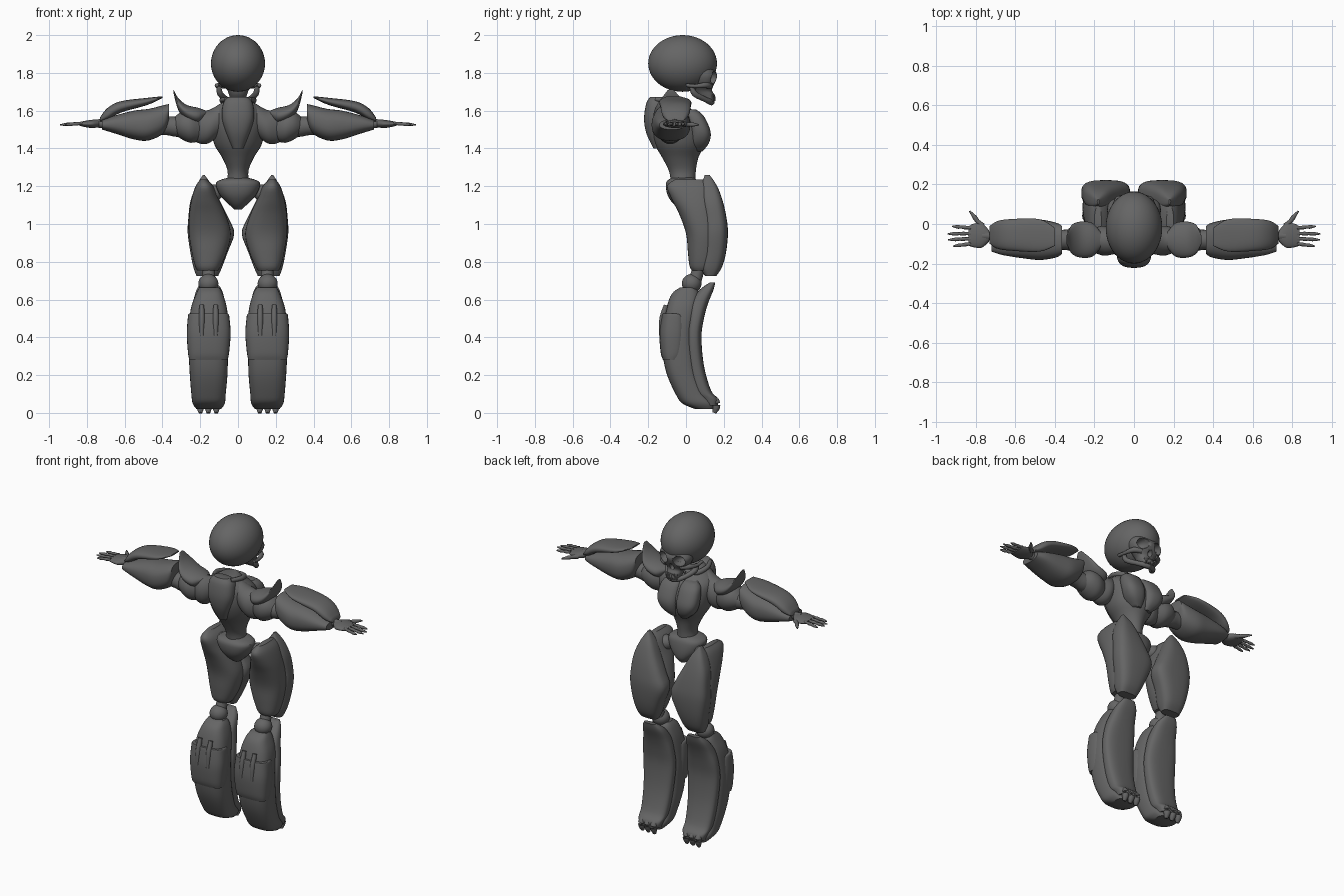
import bpy, bmesh, math
from mathutils import Vector

grey = bpy.data.materials.new("dark_grey")
grey.diffuse_color = (0.13, 0.13, 0.13, 1)


def finish(name, bm, mirror=False, angle=40):
    bmesh.ops.recalc_face_normals(bm, faces=bm.faces[:])
    me = bpy.data.meshes.new(name)
    bm.to_mesh(me)
    bm.free()
    me.materials.append(grey)
    ob = bpy.data.objects.new(name, me)
    bpy.context.collection.objects.link(ob)
    if mirror:
        ob.modifiers.new("mirror", 'MIRROR')
    bpy.ops.object.select_all(action='DESELECT')
    ob.select_set(True)
    bpy.context.view_layer.objects.active = ob
    bpy.ops.object.shade_smooth_by_angle(angle=math.radians(angle))
    return ob


def smooth_rows(rows, steps):
    """Catmull-Rom interpolation through rows of numbers."""
    out = []
    for i in range(len(rows) - 1):
        p0, p1, p2, p3 = rows[max(i - 1, 0)], rows[i], rows[i + 1], rows[min(i + 2, len(rows) - 1)]
        for s in range(steps):
            t = s / steps
            out.append([0.5 * (2 * b + (c - a) * t + (2 * a - 5 * b + 4 * c - d) * t * t
                               + (3 * b - a - 3 * c + d) * t ** 3)
                        for a, b, c, d in zip(p0, p1, p2, p3)])
    return out + [list(rows[-1])]


def skin(bm, rings):
    n = len(rings[0])
    vs = [[bm.verts.new(p) for p in r] for r in rings]
    for a, b in zip(vs, vs[1:]):
        for i in range(n):
            bm.faces.new((a[i], a[(i + 1) % n], b[(i + 1) % n], b[i]))
    bm.faces.new(vs[0])
    bm.faces.new(vs[-1])


def loft(name, rows, axis='z', power=2.0, mirror=True, steps=4, n=32):
    """Rows: position on the axis, then min/max of the two other axes."""
    rings = []
    for t, a0, a1, b0, b1 in smooth_rows(rows, steps):
        ring = []
        for i in range(n):
            c, s = math.cos(math.tau * i / n), math.sin(math.tau * i / n)
            a = (a0 + a1) / 2 + (a1 - a0) / 2 * math.copysign(abs(c) ** (2 / power), c)
            b = (b0 + b1) / 2 + (b1 - b0) / 2 * math.copysign(abs(s) ** (2 / power), s)
            ring.append((a, b, t) if axis == 'z' else (t, a, b))
        rings.append(ring)
    bm = bmesh.new()
    skin(bm, rings)
    return finish(name, bm, mirror)


def tubes(name, paths, n=12, steps=3):
    """Round limbs; each path is a list of (x, y, z, radius)."""
    bm = bmesh.new()
    for path in paths:
        pts = smooth_rows(path, steps)
        rings = []
        for i, p in enumerate(pts):
            d = Vector(pts[min(i + 1, len(pts) - 1)][:3]) - Vector(pts[max(i - 1, 0)][:3])
            q = d.to_track_quat('Z', 'Y')
            rings.append([Vector(p[:3]) + q @ Vector((p[3] * math.cos(math.tau * k / n),
                                                     p[3] * math.sin(math.tau * k / n), 0)) for k in range(n)])
        skin(bm, rings)
    return finish(name, bm, True)


def ball(name, centre, size, mirror=True, seg=32):
    bm = bmesh.new()
    bmesh.ops.create_uvsphere(bm, u_segments=seg, v_segments=seg // 2, radius=1)
    for v in bm.verts:
        v.co = Vector(centre) + Vector(a * b for a, b in zip(v.co, size))
    return finish(name, bm, mirror)


def cut(target, cutters):
    for c in cutters:
        m = target.modifiers.new("cut", 'BOOLEAN')
        m.operation, m.object, m.solver = 'DIFFERENCE', c, 'EXACT'
        bpy.ops.object.select_all(action='DESELECT')
        bpy.context.view_layer.objects.active = target
        target.select_set(True)
        bpy.ops.object.modifier_apply(modifier=m.name)


# Skull with carved eye sockets and nose
cranium = ball("cranium", (0, -0.018, 1.85), (0.143, 0.182, 0.15), False, 48)
face = loft("face", [(1.82, -0.1, 0.1, 0, 0.15), (1.785, -0.105, 0.105, 0.02, 0.165),
                     (1.745, -0.09, 0.09, 0.04, 0.152), (1.71, -0.058, 0.058, 0.05, 0.138),
                     (1.685, -0.048, 0.048, 0.06, 0.15), (1.66, -0.042, 0.042, 0.08, 0.155)],
            power=2.4, mirror=False)
holes = [ball("eye_cutter", (s * 0.055, 0.15, 1.775), (0.036, 0.06, 0.033), False, 24) for s in (-1, 1)]
holes.append(ball("nose_cutter", (0, 0.155, 1.725), (0.016, 0.04, 0.022), False, 16))
cut(cranium, holes[:2])
cut(face, holes)
for h in holes:
    bpy.data.objects.remove(h)
tubes("cheekbone", [[(0.113, 0.0, 1.735, 0.01), (0.112, 0.05, 1.73, 0.01),
                     (0.09, 0.105, 1.735, 0.016), (0.05, 0.13, 1.73, 0.014)]])
tubes("jaw", [[(0.1, 0.03, 1.73, 0.012), (0.095, 0.045, 1.69, 0.016),
               (0.06, 0.1, 1.66, 0.014), (0.03, 0.127, 1.648, 0.016), (0, 0.135, 1.645, 0.017)]])
tubes("teeth", [[(x, 0.148 - x * x * 8, 1.685, 0.006), (x, 0.152 - x * x * 8, 1.65, 0.006)]
                for x in (0.007, 0.02, 0.033)], 8)

# Torso, back plate and chest
loft("torso", [(1.665, -0.05, 0.05, -0.14, -0.03), (1.63, -0.1, 0.1, -0.17, 0.0),
               (1.58, -0.142, 0.142, -0.185, 0.06), (1.5, -0.142, 0.142, -0.19, 0.1),
               (1.42, -0.125, 0.125, -0.165, 0.095), (1.35, -0.083, 0.083, -0.125, 0.065),
               (1.28, -0.055, 0.055, -0.09, 0.052), (1.22, -0.06, 0.06, -0.08, 0.05)], mirror=False)
loft("back_plate", [(1.672, -0.05, 0.05, -0.19, -0.13), (1.64, -0.078, 0.078, -0.21, -0.1),
                    (1.56, -0.085, 0.085, -0.222, -0.1), (1.48, -0.062, 0.062, -0.21, -0.1),
                    (1.4, -0.03, 0.03, -0.172, -0.1)], power=2.5, mirror=False)
loft("chest_plate", [(1.605, 0.015, 0.1, 0.0, 0.055), (1.57, 0.003, 0.128, 0.0, 0.095),
                     (1.49, 0.0, 0.135, 0.02, 0.13), (1.43, 0.003, 0.11, 0.02, 0.122),
                     (1.385, 0.01, 0.06, 0.03, 0.088)], power=2.5)
tubes("collar", [[(0, -0.01, 1.635, 0.016), (0.06, -0.025, 1.64, 0.016),
                  (0.085, -0.09, 1.655, 0.014), (0.06, -0.16, 1.66, 0.012)]])
loft("side_plate", [(0.09, -0.15, -0.04, 1.48, 1.64), (0.15, -0.16, -0.01, 1.43, 1.605),
                    (0.2, -0.145, -0.02, 1.425, 1.6), (0.25, -0.12, -0.04, 1.45, 1.59)], 'x')

# Pelvis and hips
loft("pelvis", [(1.245, -0.055, 0.055, -0.075, 0.045), (1.22, -0.115, 0.115, -0.105, 0.065),
                (1.16, -0.1, 0.1, -0.1, 0.075), (1.11, -0.055, 0.055, -0.07, 0.07),
                (1.078, -0.02, 0.02, -0.03, 0.045)], power=2.3, mirror=False)
ball("hip_joint", (0.13, 0.02, 1.165), (0.05, 0.045, 0.045))

# Shoulders and upper arms
loft("pauldron", [(0.17, -0.12, -0.04, 1.57, 1.6), (0.21, -0.165, 0.005, 1.53, 1.615),
                  (0.27, -0.17, 0.012, 1.55, 1.63), (0.315, -0.15, -0.005, 1.6, 1.665),
                  (0.342, -0.1, -0.06, 1.695, 1.712)], 'x')
loft("deltoid", [(0.2, -0.14, -0.02, 1.44, 1.58), (0.25, -0.165, 0.0, 1.43, 1.6),
                 (0.3, -0.155, -0.005, 1.45, 1.595), (0.34, -0.12, -0.03, 1.48, 1.56)], 'x')
tubes("upper_arm", [[(0.25, -0.08, 1.52, 0.055), (0.32, -0.08, 1.515, 0.054),
                     (0.37, -0.08, 1.52, 0.05), (0.45, -0.08, 1.525, 0.05)]], 20)

# Forearm armour
loft("forearm", [(0.365, -0.15, -0.01, 1.555, 1.635), (0.39, -0.168, 0.005, 1.485, 1.63),
                 (0.47, -0.182, 0.022, 1.443, 1.61), (0.55, -0.175, 0.018, 1.448, 1.6),
                 (0.66, -0.158, 0.008, 1.482, 1.572), (0.72, -0.14, -0.01, 1.5, 1.55)], 'x', 2.4)
loft("forearm_top_plate", [(0.4, -0.11, -0.02, 1.667, 1.676), (0.48, -0.14, 0.025, 1.63, 1.668),
                           (0.62, -0.135, 0.025, 1.59, 1.65), (0.69, -0.125, 0.015, 1.55, 1.615),
                           (0.73, -0.1, -0.01, 1.54, 1.565)], 'x', 2.4)

# Hands
tubes("wrist", [[(0.69, -0.06, 1.53, 0.03), (0.73, -0.06, 1.532, 0.023), (0.77, -0.06, 1.532, 0.022)]])
loft("palm", [(0.735, -0.09, -0.03, 1.513, 1.55), (0.77, -0.12, 0.005, 1.508, 1.552),
              (0.81, -0.118, 0.002, 1.513, 1.546), (0.838, -0.11, -0.012, 1.52, 1.54)], 'x')
fingers = []
for y0, y1, tip in ((-0.02, -0.012, 0.92), (-0.048, -0.05, 0.943), (-0.074, -0.08, 0.94), (-0.1, -0.112, 0.915)):
    fingers.append([(0.825 + (tip - 0.825) * k / 6, y0 + (y1 - y0) * k / 6, 1.533 - 0.008 * k / 6,
                     (0.011, 0.008, 0.01, 0.0075, 0.0095, 0.007, 0.003)[k]) for k in range(7)])
fingers.append([(0.765, -0.01, 1.528, 0.015), (0.79, 0.012, 1.527, 0.011), (0.805, 0.032, 1.526, 0.012),
                (0.815, 0.045, 1.526, 0.009), (0.832, 0.066, 1.525, 0.004)])
tubes("fingers", fingers, 10, 2)

# Thighs: rounded body with a teardrop plate on the +y side
loft("thigh", [(1.235, 0.165, 0.2, -0.06, 0.09), (1.2, 0.13, 0.225, -0.1, 0.14),
               (1.13, 0.1, 0.246, -0.075, 0.16), (1.05, 0.065, 0.258, -0.035, 0.17),
               (0.95, 0.038, 0.26, 0.0, 0.18), (0.85, 0.06, 0.245, 0.01, 0.17),
               (0.78, 0.09, 0.228, 0.018, 0.15), (0.755, 0.105, 0.215, 0.03, 0.13)], power=2.3)
loft("thigh_plate", [(1.26, 0.177, 0.186, 0.1, 0.125), (1.2, 0.135, 0.222, 0.08, 0.165),
                     (1.12, 0.095, 0.252, 0.08, 0.195), (1.03, 0.05, 0.263, 0.09, 0.215),
                     (0.95, 0.02, 0.266, 0.09, 0.222), (0.85, 0.055, 0.252, 0.09, 0.212),
                     (0.77, 0.085, 0.236, 0.08, 0.19), (0.725, 0.105, 0.22, 0.1, 0.16)], power=3)

# Knees
tubes("knee_link", [[(0.155, 0.075, 0.8, 0.036), (0.155, 0.06, 0.74, 0.033), (0.155, 0.04, 0.68, 0.036)]], 20)
ball("knee_ball", (0.157, 0.03, 0.685), (0.053, 0.052, 0.05))

# Shins: front shell, overlapping guard and calf shell
loft("shin_shell", [(0.665, 0.1, 0.205, -0.03, 0.05), (0.63, 0.08, 0.222, -0.075, 0.07),
                    (0.55, 0.058, 0.25, -0.105, 0.065), (0.42, 0.048, 0.262, -0.128, 0.045),
                    (0.3, 0.053, 0.26, -0.122, 0.055), (0.2, 0.056, 0.255, -0.1, 0.07),
                    (0.1, 0.065, 0.247, -0.055, 0.11), (0.05, 0.07, 0.24, -0.02, 0.15),
                    (0.02, 0.09, 0.22, 0.05, 0.15)], power=2.8)
loft("shin_guard", [(0.525, 0.052, 0.26, -0.125, -0.025), (0.51, 0.046, 0.265, -0.13, -0.0),
                    (0.42, 0.039, 0.271, -0.141, 0.005), (0.32, 0.047, 0.265, -0.134, -0.005),
                    (0.28, 0.055, 0.258, -0.122, -0.03)], power=2.8)
tubes("shin_rib", [[(x, -0.105, 0.57, 0.012), (x, -0.125, 0.5, 0.016), (x, -0.132, 0.41, 0.012)]
                   for x in (0.118, 0.192)])
loft("calf_shell", [(0.69, 0.115, 0.195, 0.125, 0.155), (0.65, 0.085, 0.22, 0.07, 0.145),
                    (0.58, 0.068, 0.24, 0.02, 0.117), (0.5, 0.055, 0.258, 0.01, 0.095),
                    (0.4, 0.05, 0.262, 0.0, 0.082), (0.25, 0.06, 0.252, 0.01, 0.095),
                    (0.12, 0.068, 0.243, 0.04, 0.132), (0.075, 0.075, 0.235, 0.08, 0.17),
                    (0.04, 0.085, 0.225, 0.1, 0.168)], power=2.8)

# Toes
tubes("toes", [[(x, 0.13, 0.085, 0.014), (x, 0.157, 0.06, 0.021), (x, 0.16, 0.03, 0.02), (x, 0.15, 0.0, 0.01)]
               for x in (0.115, 0.157, 0.199)])
